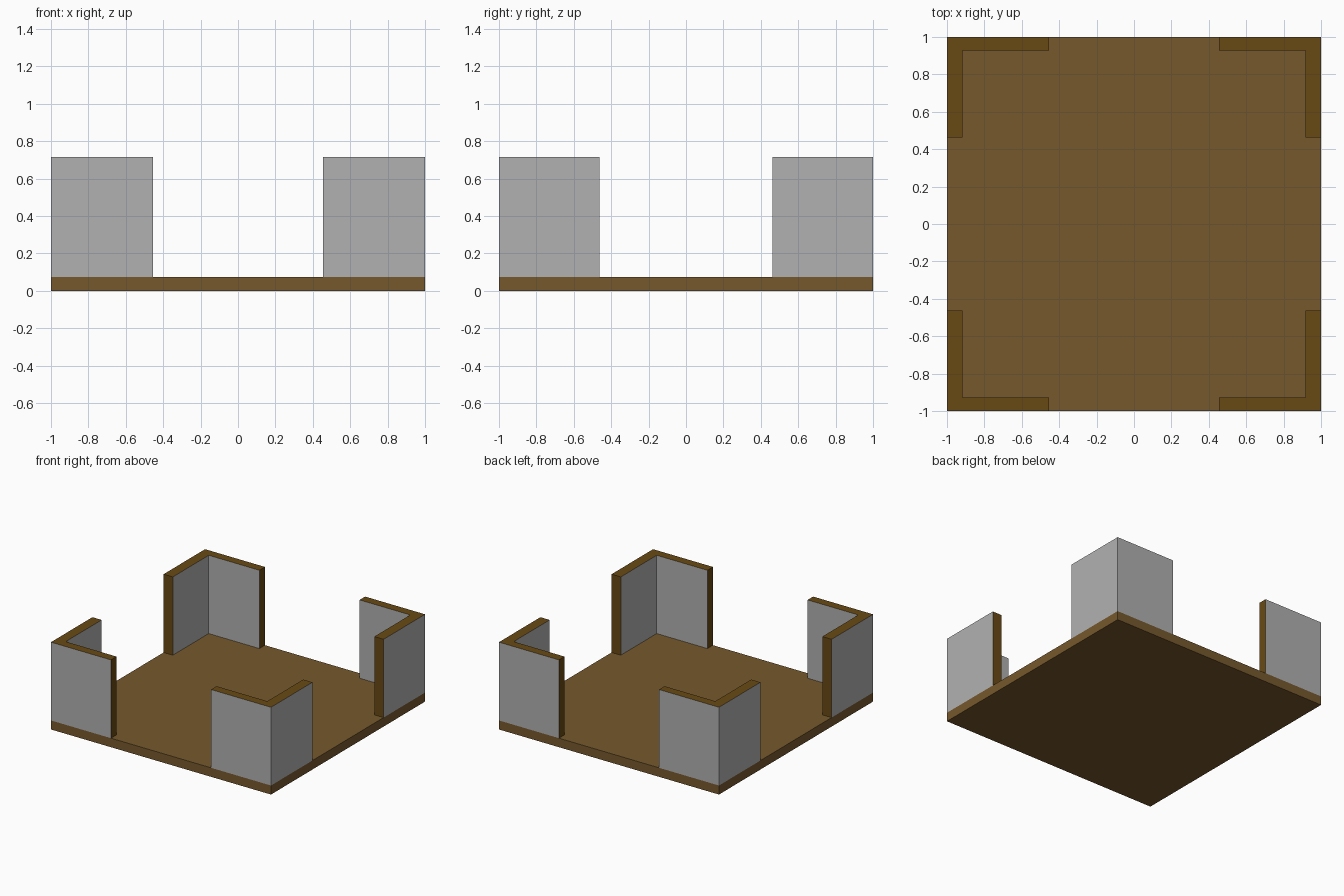
import bpy
import bmesh

if "Cube" in bpy.data.objects:
    bpy.data.objects.remove(bpy.data.objects["Cube"])

BASE_TOP, WALL_TOP = 0.074, 0.717


def make_material(name, rgb):
    mat = bpy.data.materials.new(name)
    mat.diffuse_color = (*rgb, 1)
    mat.use_nodes = True
    mat.node_tree.nodes["Principled BSDF"].inputs["Base Color"].default_value = mat.diffuse_color
    return mat


def prism(name, outline, z0, z1, materials):
    """Extrude a counter-clockwise outline from z0 up to z1."""
    bm = bmesh.new()
    face = bm.faces.new([bm.verts.new((x, y, z0)) for x, y in outline])
    top = bmesh.ops.extrude_face_region(bm, geom=[face], use_keep_orig=True)
    verts = [v for v in top["geom"] if isinstance(v, bmesh.types.BMVert)]
    bmesh.ops.translate(bm, verts=verts, vec=(0, 0, z1 - z0))
    bmesh.ops.recalc_face_normals(bm, faces=bm.faces[:])
    mesh = bpy.data.meshes.new(name)
    bm.to_mesh(mesh)
    bm.free()
    for mat in materials:
        mesh.materials.append(mat)
    obj = bpy.data.objects.new(name, mesh)
    bpy.context.collection.objects.link(obj)
    return obj


floor_brown = make_material("floor_brown", (0.18, 0.098, 0.026))
edge_brown = make_material("edge_brown", (0.138, 0.066, 0.007))
wall_grey = make_material("wall_grey", (0.44, 0.44, 0.44))

# Floor slab
prism("floor", [(-1, -1), (1, -1), (1, 1), (-1, 1)], 0, BASE_TOP, [floor_brown])

# L-shaped corner wall, mirrored to all four corners
ARM_X, ARM_Y = 0.455, 0.462
INNER_X, INNER_Y = 0.916, 0.928
walls = prism("corner_walls",
              [(1, 1), (ARM_X, 1), (ARM_X, INNER_Y), (INNER_X, INNER_Y),
               (INNER_X, ARM_Y), (1, ARM_Y)],
              BASE_TOP, WALL_TOP, [wall_grey, edge_brown])

# Brown cut edges: top, bottom and the two arm ends
for p in walls.data.polygons:
    c = p.center
    if abs(p.normal.z) > 0.5 or abs(c.x - ARM_X) < 1e-4 or abs(c.y - ARM_Y) < 1e-4:
        p.material_index = 1

mirror = walls.modifiers.new("mirror", 'MIRROR')
mirror.use_axis = (True, True, False)
mirror.use_mirror_merge = False
